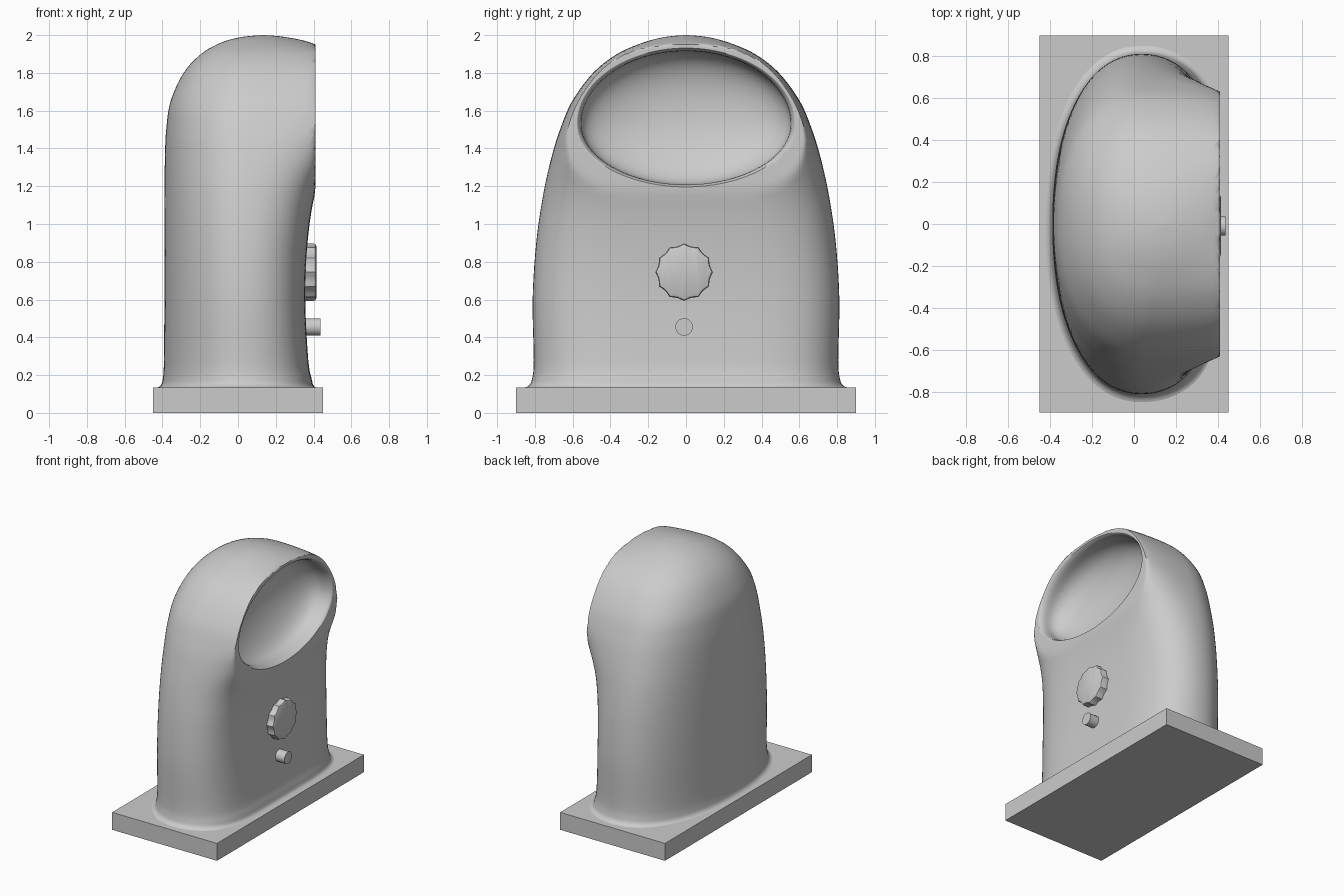
import bpy, bmesh, math
from math import sin, cos, pi

if "Cube" in bpy.data.objects:
    bpy.data.objects.remove(bpy.data.objects["Cube"])

def make(name, rings):
    """Loft closed rings of points into a capped solid."""
    bm = bmesh.new()
    loops = [[bm.verts.new(p) for p in r] for r in rings]
    n = len(loops[0])
    for a, b in zip(loops, loops[1:]):
        for i in range(n):
            j = (i + 1) % n
            bm.faces.new((a[i], a[j], b[j], b[i]))
    bm.faces.new(loops[0][::-1])
    bm.faces.new(loops[-1])
    bmesh.ops.recalc_face_normals(bm, faces=bm.faces)
    me = bpy.data.meshes.new(name)
    bm.to_mesh(me)
    bm.free()
    ob = bpy.data.objects.new(name, me)
    bpy.context.collection.objects.link(ob)
    return ob

def smooth(ob, deg=35):
    bpy.ops.object.select_all(action='DESELECT')
    bpy.context.view_layer.objects.active = ob
    ob.select_set(True)
    bpy.ops.object.shade_smooth_by_angle(angle=math.radians(deg))

# Body sections: height, half width, back x, face x, widest x, face squareness
ROWS = [
    (.13, .865, -.435, .42, .04, 5), (.145, .832, -.41, .40, .04, 5),
    (.18, .815, -.398, .390, .04, 5), (.28, .806, -.392, .372, .04, 5),
    (.60, .812, -.39, .356, .04, 5), (.90, .793, -.39, .368, .04, 5),
    (1.15, .757, -.389, .405, .04, 6), (1.35, .713, -.387, .47, .05, 9),
    (1.50, .667, -.38, .54, .05, 12), (1.65, .603, -.357, .56, .06, 13),
    (1.80, .492, -.288, .56, .08, 12), (1.90, .365, -.195, .50, .10, 7),
    (1.96, .228, -.09, .385, .13, 2.6), (1.99, .112, .02, .25, .135, 2),
    (2.0, .006, .13, .145, .138, 2)]

def spline(rows, steps):
    out = []
    for i in range(len(rows) - 1):
        p0, p1 = rows[max(i - 1, 0)], rows[i]
        p2, p3 = rows[i + 1], rows[min(i + 2, len(rows) - 1)]
        for k in range(steps):
            t = k / steps
            out.append([b + .5 * t * (c - a + t * (2*a - 5*b + 4*c - d + t * (3*(b - c) + d - a)))
                        for a, b, c, d in zip(p0, p1, p2, p3)])
    return out + [list(rows[-1])]

def section(z, w, b, f, xc, m, n=32):
    half = []
    for i in range(n + 1):                      # control face, y >= 0
        a = pi / 2 * (i / n) ** 2.5
        x = xc + (f - xc) * max(cos(a), 0)
        half.append((min(x, .41) if z > 1 else x, w * sin(a) ** (2 / m)))
    for i in range(1, n + 1):                   # rounded back
        a = pi / 2 * i / n
        half.append((xc - (xc - b) * sin(a) ** (2 / 2.2), w * max(cos(a), 0) ** (2 / 2.2)))
    half[-1] = (b, 0)
    full = half + [(x, -y) for x, y in half[-2:0:-1]]
    return [(x, y, z) for x, y in full]

body = make("body", [section(*r) for r in spline(ROWS, 5)])

# Dish cutter: rounded mouth, deeper towards the top
def dish_ring(r, x, depth=0, n=96):
    pts = []
    for i in range(n):
        a = 2 * pi * i / n
        v = sin(a)
        h = .403 if v > 0 else .335
        pts.append((x - depth * (1 + .2 * r * v), .58 * r * cos(a), 1.53 + h * r * v))
    return pts

rings = [dish_ring(r, x) for r, x in
         ((1, .6), (1, .412), (.99, .407), (.975, .396), (.963, .378), (.957, .355))]
for i in range(1, 25):
    a = pi / 2 * i / 24
    r = max(cos(a), .004)
    rings.append(dish_ring(.957 * r, .355, .22 * sin(a) ** .8))
cutter = make("dish_cutter", rings)
cutter.hide_render = True
mod = body.modifiers.new("dish", 'BOOLEAN')
mod.object = cutter
mod.operation = 'DIFFERENCE'
mod.solver = 'EXACT'
bpy.context.view_layer.objects.active = body
body.select_set(True)
bpy.ops.object.modifier_apply(modifier="dish")
bpy.data.objects.remove(cutter)
smooth(body, 50)

# Base plate
bpy.ops.mesh.primitive_cube_add(size=1, location=(0, 0, .0675))
base = bpy.context.object
base.name = "base_plate"
base.scale = (.9, 1.8, .135)

# Fluted knob with twelve shallow grooves
def knob_ring(s, x, n=120):
    pts = []
    for i in range(n):
        a = 2 * pi * i / n
        r = s * (.152 - .011 * abs(sin(6 * a)))
        pts.append((x, -.01 + r * cos(a), .745 + r * sin(a)))
    return pts

smooth(make("knob", [knob_ring(1, .33), knob_ring(1, .4), knob_ring(.97, .41), knob_ring(.9, .415)]), 30)

# Push button
def disc(r, x, n=32):
    return [(x, -.01 + r * cos(2*pi*i/n), .455 + r * sin(2*pi*i/n)) for i in range(n)]

smooth(make("button", [disc(.046, .32), disc(.046, .437)]), 30)
